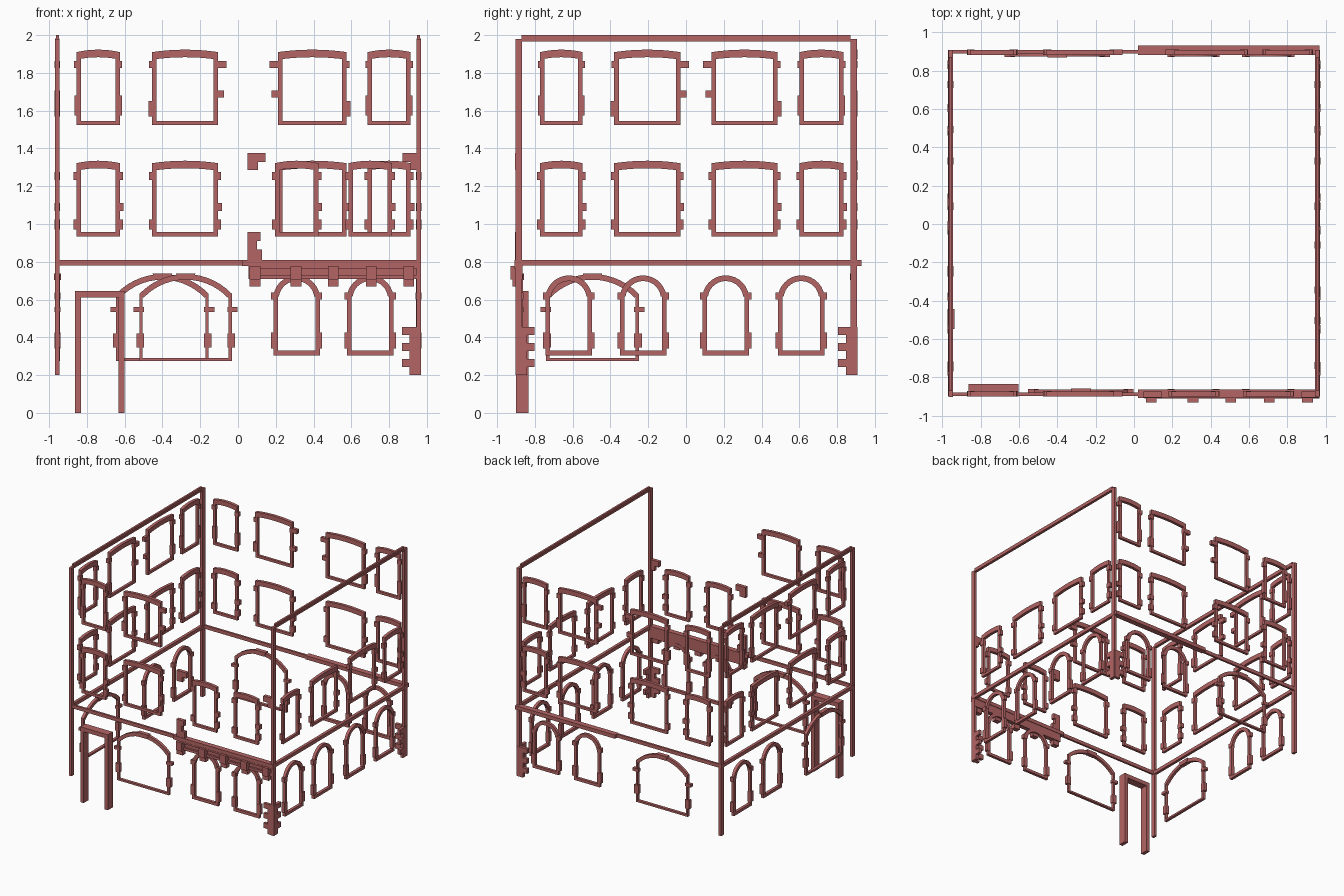
import bpy, bmesh, math

if "Cube" in bpy.data.objects:
    bpy.data.objects.remove(bpy.data.objects["Cube"])

mat = bpy.data.materials.new("red_trim")
mat.diffuse_color = (0.46, 0.13, 0.13, 1)
mat.use_nodes = True
mat.node_tree.nodes["Principled BSDF"].inputs["Base Color"].default_value = mat.diffuse_color

# Each wall maps (u along wall, d depth inward from face, z) to world space
WALLS = {
    "front": lambda u, d, z: (u, -0.896 + d, z),
    "back": lambda u, d, z: (u, 0.906 - d, z),
    "left": lambda u, d, z: (-0.968 + d, u, z),
    "right": lambda u, d, z: (0.968 - d, u, z),
}


class Part:
    """Collects prisms on one wall and turns them into an object."""
    def __init__(self, name, wall):
        self.name, self.to, self.bm = name, WALLS[wall], bmesh.new()

    def prism(self, pts, d0, d1):
        a = [self.bm.verts.new(self.to(u, d0, z)) for u, z in pts]
        b = [self.bm.verts.new(self.to(u, d1, z)) for u, z in pts]
        self.bm.faces.new(a)
        self.bm.faces.new(b[::-1])
        n = len(pts)
        for i in range(n):
            j = (i + 1) % n
            self.bm.faces.new((a[i], b[i], b[j], a[j]))

    def box(self, u0, u1, z0, z1, d0=0.0, d1=0.022):
        self.prism([(u0, z0), (u1, z0), (u1, z1), (u0, z1)], d0, d1)

    def side_block(self, c, s, half, out, z0, z1, d0, d1):
        e = sorted((c + s * (half - 0.024), c + s * (half + out)))
        self.box(e[0], e[1], z0, z1, d0, d1)

    def done(self):
        bmesh.ops.recalc_face_normals(self.bm, faces=self.bm.faces)
        me = bpy.data.meshes.new(self.name)
        self.bm.to_mesh(me)
        self.bm.free()
        me.materials.append(mat)
        bpy.context.collection.objects.link(bpy.data.objects.new(self.name, me))


def upper_window(wall, c, w, top):
    """Segmental-headed window frame with side blocks."""
    p = Part(f"{wall}_upper_window", wall)
    h, bot = w / 2, top - 0.397
    p.box(c - h, c + h, bot, bot + 0.022)
    for s in (-1, 1):
        e = sorted((c + s * h, c + s * (h - 0.024)))
        p.box(e[0], e[1], bot + 0.022, top - 0.045)
    n = 8
    us = [-1 + 2 * i / n for i in range(n + 1)]
    arc = lambda z: [(c + h * u, z - 0.013 * u * u) for u in us]
    p.prism(arc(top + 0.003) + arc(top - 0.037)[::-1], -0.002, 0.024)
    inner = -1 if c > 0 else 1
    for s in (-1, 1):
        if top > 1.6 and w > 0.3:
            blocks = ([(0.045, 0.095, 0.058), (0.032, 0.25, 0.213)] if s == inner
                      else [(0.015, 0.095, 0.058), (0.02, 0.35, 0.27)])
        elif top > 1.6:
            blocks = [(0.012, 0.095, 0.058), (0.01, 0.345, 0.24)]
        else:
            blocks = [(0.016, 0.1, 0.058), (0.016, 0.36, 0.308)]
            if s == 1:
                blocks.append((0.02, 0.262, 0.222))
        for out, a, b in blocks:
            p.side_block(c, s, h, out, top - a, top - b, -0.003, 0.025)
    p.done()


def arch_window(wall, c, big=False):
    """Arched ground floor window; the wide one is segmental with a keystone."""
    p = Part(f"{wall}_{'wide' if big else 'small'}_arch", wall)
    h, t, bot = (0.245, 0.017, 0.275) if big else (0.123, 0.024, 0.305)
    d0, d1 = (0.0, 0.025) if wall in ("left", "right") else (0.008, 0.032)
    spring, rise, n = (0.63, 0.105, 14) if big else (0.62, 0.108, 14)
    p.box(c - h, c + h, bot, bot + (0.016 if big else 0.024), d0, d1)
    for s in (-1, 1):
        e = sorted((c + s * h, c + s * (h - t)))
        p.box(e[0], e[1], bot + 0.016, spring, d0, d1)
        blocks = ([(0.03, 0.535, 0.56), (0.016, 0.345, 0.42)] if big
                  else [(0.013, 0.6, 0.637), (0.013, 0.34, 0.425)])
        for out, a, b in blocks:
            p.side_block(c, s, h, out, a, b, d0 - 0.003, d1 + 0.003)

    # circular segment of half width h and the given rise
    r = (h * h + rise * rise) / (2 * rise)
    half = math.asin(min(1, h / r))
    angles = [half * (1 - 2 * i / n) for i in range(n + 1)]
    arc = lambda k: [(c + (r - k) * math.sin(a), spring + rise - r + (r - k) * math.cos(a))
                     for a in angles]
    p.prism(arc(0) + arc(0.03)[::-1], d0, d1)
    if big:
        p.prism([(c - 0.042, 0.703), (c + 0.042, 0.703), (c + 0.052, 0.739), (c - 0.052, 0.739)],
                d0 - 0.005, d1 + 0.006)
    p.done()


# Upper windows: two storeys, front and right-hand walls differ
X = [(-0.74, 0.23), (-0.28, 0.35), (0.393, 0.365), (0.80, 0.228)]
Y = [(-0.66, 0.225), (-0.205, 0.35), (0.31, 0.35), (0.717, 0.232)]
for top in (1.92, 1.332):
    for c, w in X:
        upper_window("back", c, w, top)
    for c, w in Y:
        upper_window("left", c, w, top)
    for c, w in X[:2]:
        upper_window("front", c, w, top)
for c, w in Y:
    upper_window("right", c, w, 1.332)
for c in (0.31, 0.70):
    upper_window("front", c, 0.23, 1.332)

# Ground floor arches
for wall, wide, small in (("front", -0.277, (0.31, 0.70)), ("back", -0.40, (0.31, 0.70)),
                          ("left", -0.495, (0.21, 0.61)), ("right", None, (-0.62, -0.227, 0.21, 0.61))):
    if wide is not None:
        arch_window(wall, wide, True)
    for c in small:
        arch_window(wall, c)

# Door frame
p = Part("door_frame", "front")
for a in (-0.862, -0.633):
    p.box(a, a + 0.031, 0, 0.61, -0.004, 0.063)
p.box(-0.862, -0.602, 0.61, 0.645, -0.004, 0.063)
p.done()

# Corner posts and the two top rails
for wall in ("left", "right"):
    p = Part(f"{wall}_corner_posts", wall)
    p.box(-0.903, -0.867, 0.2, 1.98, 0, 0.024)
    p.box(0.87, 0.906, 0.2, 1.98, 0, 0.024)
    p.done()
    p = Part(f"{wall}_top_rail", wall)
    p.box(-0.87, 0.87, 1.966, 1.982, 0, 0.024)
    p.box(-0.87, 0.87, 1.982, 2.0, 0.004, 0.02)
    p.done()

# Storey band around the building
for wall in ("left", "right"):
    p = Part(f"{wall}_storey_band", wall)
    p.box(-0.896, 0.906, 0.78, 0.81, -0.002, 0.023)
    p.done()
for wall in ("front", "back"):
    p = Part(f"{wall}_storey_band", wall)
    p.box(-0.966, 0.02, 0.78, 0.81, 0, 0.018)
    p.box(0.02, 0.968, 0.778, 0.81, *((-0.012, 0.034) if wall == "front" else (-0.024, 0.024)))
    p.done()

# Shop cornice with brackets below the front band
p = Part("front_cornice", "front")
p.box(0.055, 0.968, 0.765, 0.778, -0.014, 0.03)
p.box(0.055, 0.968, 0.73, 0.765, 0.008, 0.03)
p.box(0.055, 0.968, 0.708, 0.73, -0.008, 0.03)
for c in (0.09, 0.307, 0.505, 0.705, 0.905):
    p.box(c - 0.028, c + 0.028, 0.705, 0.778, -0.034, 0.02)
    p.box(c - 0.028, c + 0.028, 0.668, 0.705, -0.022, 0.02)
p.done()

# Stepped corner stones at the base of the right-hand corners
for wall, ends in (("front", (1,)), ("back", (1,)), ("right", (-1, 1))):
    p = Part(f"{wall}_corner_stones", wall)
    for s in ends:
        edge = 0.966 if wall != "right" else (0.9 if s < 0 else 0.904)
        for i in range(6):
            length = (0.058, 0.098)[i % 2]
            e = sorted((s * edge, s * (edge - length)))
            p.box(e[0], e[1], 0.2 + i * 0.0425, 0.2425 + i * 0.0425, -0.002, 0.024)
    p.done()

# Stones around the shop bay on the first floor
p = Part("front_bay_stones", "front")
for u0, u1, z0, z1 in ((0.05, 0.145, 1.327, 1.375), (0.05, 0.105, 1.285, 1.327),
                       (0.872, 0.967, 1.327, 1.375), (0.912, 0.967, 1.285, 1.327),
                       (0.05, 0.118, 0.91, 0.957), (0.05, 0.1, 0.865, 0.91),
                       (0.05, 0.127, 0.81, 0.865)):
    p.box(u0, u1, z0, z1, -0.008, 0.022)
p.done()
